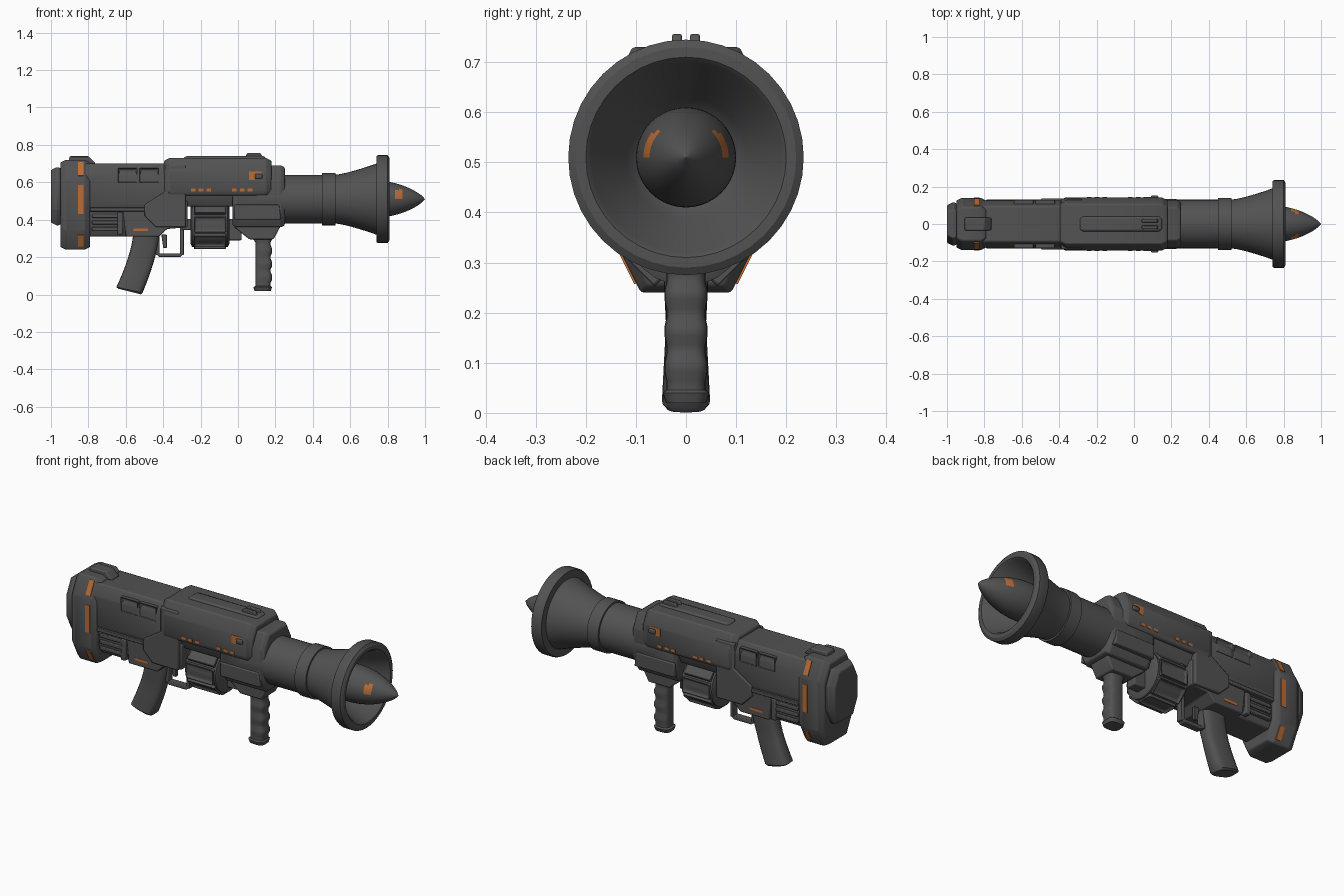
import bpy, bmesh, math
from mathutils import Matrix

cube = bpy.data.objects.get("Cube")
if cube:
    bpy.data.objects.remove(cube, do_unlink=True)


def material(name, *rgb):
    made = bpy.data.materials.new(name)
    made.use_nodes = True
    made.diffuse_color = (*rgb, 1)
    made.node_tree.nodes["Principled BSDF"].inputs["Base Color"].default_value = (*rgb, 1)
    return made


GREY = material("gunmetal grey", .085, .085, .085)
ORANGE = material("worn orange", .5, .15, .035)
BORE = .51       # height of the barrel axis
SOFT = .006      # usual edge rounding


def finish(name, bm, bevel, mat=GREY):
    bmesh.ops.recalc_face_normals(bm, faces=bm.faces)
    mesh = bpy.data.meshes.new(name)
    bm.to_mesh(mesh)
    bm.free()
    mesh.materials.append(mat)
    mesh.shade_smooth()
    mesh.set_sharp_from_angle(angle=math.radians(32))
    part = bpy.data.objects.new(name, mesh)
    bpy.context.collection.objects.link(part)
    if bevel:
        rounding = part.modifiers.new("soft edges", "BEVEL")
        rounding.width, rounding.segments = bevel, 2
        rounding.limit_method = "ANGLE"
    return part


def skin(name, rings, bevel=0):
    """Bridge a row of matching rings and cap both ends."""
    bm = bmesh.new()
    rows = [[bm.verts.new(point) for point in ring] for ring in rings]
    for near, far in zip(rows, rows[1:]):
        for i in range(len(near)):
            bm.faces.new((near[i - 1], near[i], far[i], far[i - 1]))
    bm.faces.new(rows[0])
    bm.faces.new(rows[-1])
    return finish(name, bm, bevel)


def turned(name, profile, height=BORE, sides=40):
    """Solid of revolution about the long axis from (x, radius) pairs."""
    angles = [math.tau * i / sides for i in range(sides)]
    return skin(name, [[(x, r * math.cos(a), height + r * math.sin(a)) for a in angles]
                       for x, r in profile])


def octagon(x, y, bottom, top, cut, low):
    half = [(y - low / 2, bottom), (y, bottom + low), (y, top - cut), (y - cut / 2, top)]
    return [(x, a, z) for a, z in half] + [(x, -a, z) for a, z in reversed(half)]


def block(name, back, front, y, bottom, top, cut, low=None, taper=.015):
    """Chamfered housing along the long axis with narrowed ends."""
    low = low or cut
    rings = []
    for x, inset in ((back, taper), (back + taper * 2, 0), (front - taper * 2, 0), (front, taper)):
        rings.append(octagon(x, y - inset, bottom + inset, top - inset, cut, low))
    return skin(name, rings, SOFT)


def prism(name, outline, half_width, centre=0, bevel=SOFT):
    """Side outline of (x, z) points, given thickness across y."""
    sides = (centre - half_width, centre + half_width)
    return skin(name, [[(x, y, z) for x, z in outline] for y in sides], bevel)


def box(name, centre, size, bevel=SOFT, mat=GREY, tilt=0, rim=0):
    """Box; a rim leaves a sunken panel on its outward face."""
    bm = bmesh.new()
    bmesh.ops.create_cube(bm, size=1)
    bmesh.ops.scale(bm, vec=size, verts=bm.verts)
    if rim:
        side = math.copysign(1, centre[1])
        bm.normal_update()
        panel = [f for f in bm.faces if f.normal.y * side > .9]
        bmesh.ops.inset_region(bm, faces=panel, thickness=rim)
        bmesh.ops.translate(bm, verts=panel[0].verts, vec=(0, -side * rim, 0))
    place = Matrix.Translation(centre) @ Matrix.Rotation(tilt, 4, "X")
    bmesh.ops.transform(bm, verts=bm.verts, matrix=place)
    return finish(name, bm, bevel, mat)


def oval(x, z, length, width, tilt=0, sides=20):
    """Rounded-rectangle slice through a grip, dipping forward by tilt."""
    ring = []
    for i in range(sides):
        c, s = math.cos(math.tau * i / sides), math.sin(math.tau * i / sides)
        u, v = math.copysign(abs(c) ** .6, c), math.copysign(abs(s) ** .6, s)
        ring.append((x + length * u, width * v, z - tilt * u))
    return ring


# Barrel with ring, flared muzzle, heavy rim and hollow cone
steps = [i / 8 for i in range(9)]
tube = [(.1, .13), (.45, .13), (.45, .14), (.52, .14)]
flare = [(.52 + .22 * t, .13 + .06 * t ** 1.3) for t in steps]
rim = [(.74, .23), (.75, .235), (.8, .235), (.81, .22), (.81, .2)]
hollow = [(.8, .19), (.62, .12), (.6, .1)]
turned("barrel_and_muzzle", tube + flare + rim + hollow)

# Warhead with worn paint on its flanks
ogive = [(.72 + .28 * t, .1 * (1.001 - t * t) ** .8) for t in (i / 14 for i in range(15))]
warhead = turned("warhead", [(.56, .1)] + ogive)
warhead.data.materials.append(ORANGE)
for face in warhead.data.polygons:
    c = face.center
    face.material_index = int(.85 < c.x < .88 and 0 < c.z - BORE < .05 < abs(c.y))

# Rear cap, collar and the bodies in front of them
block("rear_cap", -1, -.93, y=.115, bottom=.37, top=.68, cut=.08)
block("rear_collar", -.95, -.79, y=.14, bottom=.24, top=.72, cut=.1)
prism("collar_top_block", [(-.91, .7), (-.9, .74), (-.8, .74), (-.76, .7)], half_width=.035)
block("rear_body", -.83, -.3, y=.125, bottom=.42, top=.7, cut=.06, taper=.005)
block("rear_lower_body", -.83, -.45, y=.11, bottom=.31, top=.48, cut=.05, taper=.005)
prism("lower_frame", [(-.62, .5), (-.6, .31), (-.42, .31), (-.38, .35), (-.27, .36), (-.27, .5)],
      half_width=.118)
block("upper_housing", -.395, .18, y=.142, bottom=.53, top=.73, cut=.07, low=.02)
block("front_receiver", -.03, .25, y=.128, bottom=.36, top=.69, cut=.08, taper=.01)
block("receiver_core", -.32, 0, y=.115, bottom=.47, top=.69, cut=.06)
block("top_rail", -.29, .15, y=.04, bottom=.7, top=.74, cut=.01, taper=.008)

for side in (-1, 1):
    # Sight ears, side panels, windows and vents
    prism("sight_ear", [(.03, .72), (.05, .756), (.12, .756), (.14, .72)], .01, side * .018, .004)
    prism("side_panel", [(-.39, .69), (-.28, .69), (-.28, .36), (-.44, .36), (-.5, .42), (-.5, .48), (-.39, .55)],
          half_width=.018, centre=side * .117)
    prism("receiver_flank", [(-.02, .4), (-.02, .48), (.22, .48), (.23, .4)], .016, side * .118)
    for x in (-.59, -.475):
        box("window_frame", (x, side * .11, .637), (.105, .04, .08), rim=.014, bevel=.003)
    for i in range(3):
        box("vent_rib", (-.71, side * .1, .35 + .035 * i), (.14, .04, .02), bevel=.004)
    box("vent_end", (-.63, side * .1, .38), (.03, .05, .12))
    box("side_seam_rail", (-.64, side * .11, .455), (.3, .04, .02), bevel=.003)
    box("selector_latch", (.11, side * .14, .632), (.04, .024, .025))

    # Worn orange paint
    def paint(x, y, z, length, height, tilt=0):
        box("paint_mark", (x, side * y, z), (length, .008, height), 0, ORANGE, side * tilt)

    slope = math.atan(.5)
    paint(-.84, .138, .507, length=.03, height=.155)
    paint(-.84, .115, .67, length=.03, height=.08, tilt=slope)
    paint(-.84, .115, .29, length=.03, height=.07, tilt=-slope)
    paint(-.52, .116, .347, length=.08, height=.014)
    paint(.075, .14, .635, length=.03, height=.045)
    paint(.105, .14, .653, length=.04, height=.01)
    for start in (-.24, -.02):
        for i in range(3):
            paint(start + .042 * i, .14, .558, length=.025, height=.015)

# Drum magazine with raised pads
DRUM = .375
turned("drum_magazine", [(-.255, .1), (-.245, .122), (-.055, .122), (-.045, .1)], DRUM, sides=24)
for i in range(8):
    pad = box("drum_pad", (-.15, .117, 0), (.17, .034, .085), rim=.014)
    pad.location.z = DRUM
    pad.rotation_euler.x = math.tau * i / 8
box("drum_axle", (-.15, 0, DRUM), (.3, .06, .06))
box("drum_catch", (-.015, 0, .335), (.07, .06, .09))

# Pistol grip leaning back, with trigger and guard
slices = []
for t in steps:
    swell = .04 + .008 * abs(2 * t - 1)
    slices.append(oval(-.49 - .09 * t ** 1.5, .33 - .305 * t, .07, swell, tilt=.015 * t))
slices.append(oval(-.58, .016, .06, .04, tilt=.015))
skin("pistol_grip", slices)
prism("guard_bow", [(-.44, .22), (-.42, .2), (-.31, .2), (-.29, .22)], .02, bevel=.004)
for x, top in ((-.43, .33), (-.3, .37)):
    prism("guard_post", [(x - .01, .21), (x + .01, .21), (x + .01, top), (x - .01, top)], .02, bevel=.004)
prism("trigger", [(-.41, .32), (-.4, .25), (-.38, .25), (-.38, .32)], .01, bevel=.003)

# Foregrip with flared mount and finger ridges
prism("foregrip_mount", [(-.02, .4), (-.02, .36), (.06, .295), (.19, .295), (.225, .36), (.225, .4)],
      half_width=.065)
slices = [oval(.13, .31, .06, .045)]
for i in range(14):
    ridge = .004 * (i // 2 % 2)
    slices.append(oval(.134 + ridge, .28 - .018 * i, .041 + ridge, .039 + ridge))
slices += [oval(.132, .04, .05, .047), oval(.132, .02, .044, .04)]
skin("foregrip", slices)
